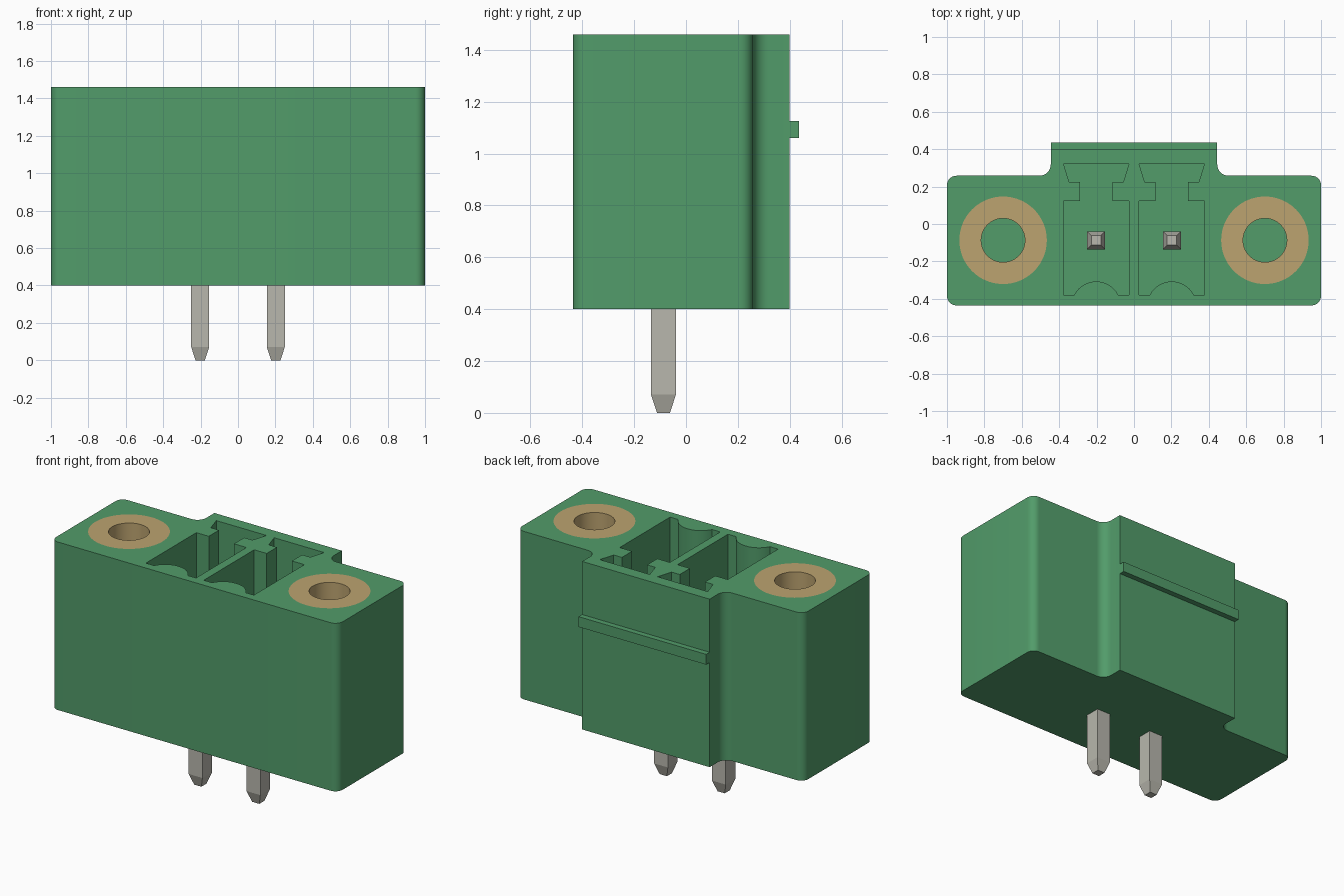
import bpy, bmesh
from math import sin, cos, radians, asin, degrees

if "Cube" in bpy.data.objects:
    bpy.data.objects.remove(bpy.data.objects["Cube"])


def material(name, rgb):
    m = bpy.data.materials.new(name)
    m.use_nodes = True
    m.diffuse_color = (*rgb, 1)
    m.node_tree.nodes["Principled BSDF"].inputs["Base Color"].default_value = (*rgb, 1)
    return m


GREEN = material("green plastic", (0.084, 0.332, 0.144))
BRASS = material("brass", (0.503, 0.366, 0.162))
TIN = material("tinned metal", (0.479, 0.474, 0.418))

BASE, TOP = 0.40, 1.46
FLOOR, HOLE_FLOOR = 0.62, 0.86
PIN_X, PIN_Y = 0.202, -0.087
INSERT_X, INSERT_R, BORE_R = 0.70, 0.234, 0.117


def arc(cx, cy, r, a0, a1, n=8):
    angles = [radians(a0 + (a1 - a0) * i / n) for i in range(n + 1)]
    return [(cx + r * cos(a), cy + r * sin(a)) for a in angles]


def mirrored(half):
    """Close a right-hand half outline with its mirror image."""
    return half + [(-x, y) for x, y in reversed(half)]


def add_prism(bm, outline, z0, z1):
    low = [bm.verts.new((x, y, z0)) for x, y in outline]
    high = [bm.verts.new((x, y, z1)) for x, y in outline]
    bm.faces.new(low[::-1])
    bm.faces.new(high)
    n = len(outline)
    for i in range(n):
        j = (i + 1) % n
        bm.faces.new((low[i], low[j], high[j], high[i]))


def finish(bm, name, mat):
    bmesh.ops.recalc_face_normals(bm, faces=bm.faces)
    mesh = bpy.data.meshes.new(name)
    bm.to_mesh(mesh)
    bm.free()
    mesh.materials.append(mat)
    ob = bpy.data.objects.new(name, mesh)
    bpy.context.collection.objects.link(ob)
    return ob


def select_only(ob):
    bpy.ops.object.select_all(action="DESELECT")
    ob.select_set(True)
    bpy.context.view_layer.objects.active = ob


def smooth(ob):
    select_only(ob)
    bpy.ops.object.shade_smooth_by_angle(angle=radians(30))


# Housing: rounded block with a filleted step out at the back
bm = bmesh.new()
half = (arc(0.95, -0.385, 0.05, -90, 0) + arc(0.95, 0.208, 0.05, 0, 90)
        + arc(0.505, 0.318, 0.06, 270, 180) + [(0.445, 0.40)])
add_prism(bm, mirrored(half), BASE, TOP)
housing = finish(bm, "housing", GREEN)

# Cutter: two keyed plug pockets and two insert holes
bump_r = 0.132
bump_angle = degrees(asin(0.118 / bump_r))
bump_y = -0.307 - bump_r
pocket_half = ([p for p in arc(0, bump_y, bump_r, 90, 90 - bump_angle, 8)][1:]
               + [(0.175, -0.38), (0.175, 0.123), (0.088, 0.123),
                  (0.088, 0.225), (0.145, 0.225), (0.175, 0.322)])
pocket = mirrored(pocket_half)
bm = bmesh.new()
for side in (-1, 1):
    add_prism(bm, [(x + side * PIN_X, y) for x, y in pocket], FLOOR, TOP + 0.1)
    hole = arc(side * INSERT_X, PIN_Y, INSERT_R, 0, 360, 64)[:-1]
    add_prism(bm, hole, HOLE_FLOOR, TOP + 0.1)
cutter = finish(bm, "pocket_cutter", GREEN)
cutter.hide_render = True

cut = housing.modifiers.new("pockets", "BOOLEAN")
cut.operation = "DIFFERENCE"
cut.solver = "EXACT"
cut.object = cutter
select_only(housing)
bpy.ops.object.modifier_apply(modifier=cut.name)
bpy.data.objects.remove(cutter)
smooth(housing)

# Latch rib across the back
bm = bmesh.new()
add_prism(bm, [(-0.445, 0.39), (0.445, 0.39), (0.445, 0.435), (-0.445, 0.435)], 1.06, 1.125)
finish(bm, "latch_rib", GREEN)


def add_insert(name, cx):
    """Brass sleeve, flush with the top of the housing."""
    bm = bmesh.new()
    n = 64
    section = [(BORE_R, HOLE_FLOOR), (INSERT_R, HOLE_FLOOR), (INSERT_R, TOP), (BORE_R, TOP)]
    rings = [[bm.verts.new((x, y, z)) for x, y in arc(cx, PIN_Y, r, 0, 360, n)[:-1]]
             for r, z in section]
    for k in range(4):
        a, b = rings[k], rings[(k + 1) % 4]
        for i in range(n):
            j = (i + 1) % n
            bm.faces.new((a[i], a[j], b[j], b[i]))
    smooth(finish(bm, name, BRASS))


def add_pin(name, cx):
    """Square contact pin with a tapered tip at each end."""
    bm = bmesh.new()
    levels = [(0.025, 0), (0.048, 0.07), (0.048, 1.13), (0.025, 1.20)]
    rings = [[bm.verts.new((cx + sx * w, PIN_Y + sy * w, z))
              for sx, sy in ((-1, -1), (1, -1), (1, 1), (-1, 1))] for w, z in levels]
    for a, b in zip(rings, rings[1:]):
        for i in range(4):
            j = (i + 1) % 4
            bm.faces.new((a[i], a[j], b[j], b[i]))
    bm.faces.new(rings[0][::-1])
    bm.faces.new(rings[-1])
    finish(bm, name, TIN)


for label, side in (("right", -1), ("left", 1)):
    add_insert(label + "_threaded_insert", side * INSERT_X)
    add_pin(label + "_contact_pin", side * PIN_X)
